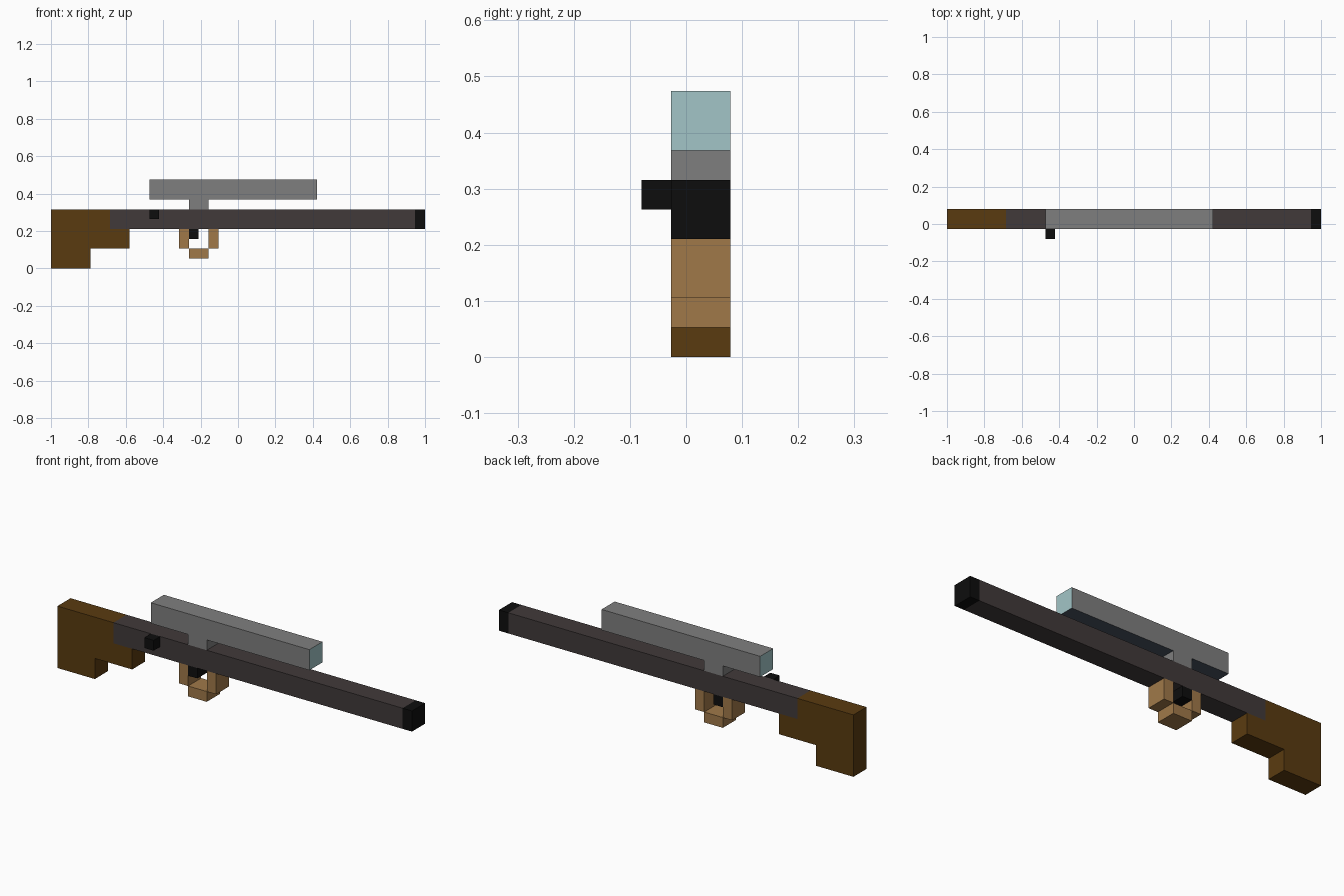
import bpy
import bmesh

if "Cube" in bpy.data.objects:
    bpy.data.objects.remove(bpy.data.objects["Cube"])

U = 2 / 38                    # block size: the model is 38 blocks long
Y0, Y1 = -0.5, 1.5            # body thickness in blocks


def material(name, hexcode):
    def lin(c):
        c /= 255
        return c / 12.92 if c <= 0.04045 else ((c + 0.055) / 1.055) ** 2.4
    m = bpy.data.materials.new(name)
    m.diffuse_color = [lin(int(hexcode[i:i + 2], 16)) for i in (0, 2, 4)] + [1]
    m.use_nodes = True
    m.node_tree.nodes["Principled BSDF"].inputs["Base Color"].default_value = m.diffuse_color
    return m


wood = material("dark wood", "5A3B10")
tan = material("tan wood", "A07949")
steel = material("dark steel", "413A3A")
black = material("black", "0D0D0D")
grey = material("scope grey", "7F7F7F")
glass = material("lens glass", "A2C5C7")
slate = material("slate underside", "485360")


def extrude(name, profile, mats, y0=Y0, y1=Y1):
    """Side profile of (x, z) points in blocks, extruded along y."""
    bm = bmesh.new()
    face = bm.faces.new([bm.verts.new((x * U, y0 * U, z * U)) for x, z in profile])
    new = bmesh.ops.extrude_face_region(bm, geom=[face])["geom"]
    bmesh.ops.translate(bm, vec=(0, (y1 - y0) * U, 0),
                        verts=[v for v in new if isinstance(v, bmesh.types.BMVert)])
    bmesh.ops.recalc_face_normals(bm, faces=bm.faces)
    me = bpy.data.meshes.new(name)
    bm.to_mesh(me)
    bm.free()
    for m in mats:
        me.materials.append(m)
    ob = bpy.data.objects.new(name, me)
    bpy.context.collection.objects.link(ob)
    return ob


def block(name, x0, x1, z0, z1, mats, **kw):
    return extrude(name, [(x0, z0), (x1, z0), (x1, z1), (x0, z1)], mats, **kw)


# Stepped stock
extrude("stock", [(-19, 0), (-15, 0), (-15, 2), (-11, 2), (-11, 4),
                  (-13, 4), (-13, 6), (-19, 6)], [wood])

# Barrel, muzzle and side bolt
block("barrel", -13, 18, 4, 6, [steel])
block("muzzle", 18, 19, 4, 6, [black])
block("bolt", -9, -8, 5, 6, [black], y0=-1.5, y1=-0.5)

# Trigger and its guard
block("trigger", -5, -4, 3, 4, [black])
block("guard_rear", -6, -5, 2, 4, [tan])
block("guard_front", -3, -2, 2, 4, [tan])
block("guard_bottom", -5, -3, 1, 2, [tan])

# Scope: glass on both ends, darker underside
block("scope_mount", -5, -3, 6, 7, [grey])
scope = block("scope", -9, 8, 7, 9, [grey, glass, slate])
for p in scope.data.polygons:
    if abs(p.normal.x) > 0.5:
        p.material_index = 1
    elif p.normal.z < -0.5:
        p.material_index = 2
